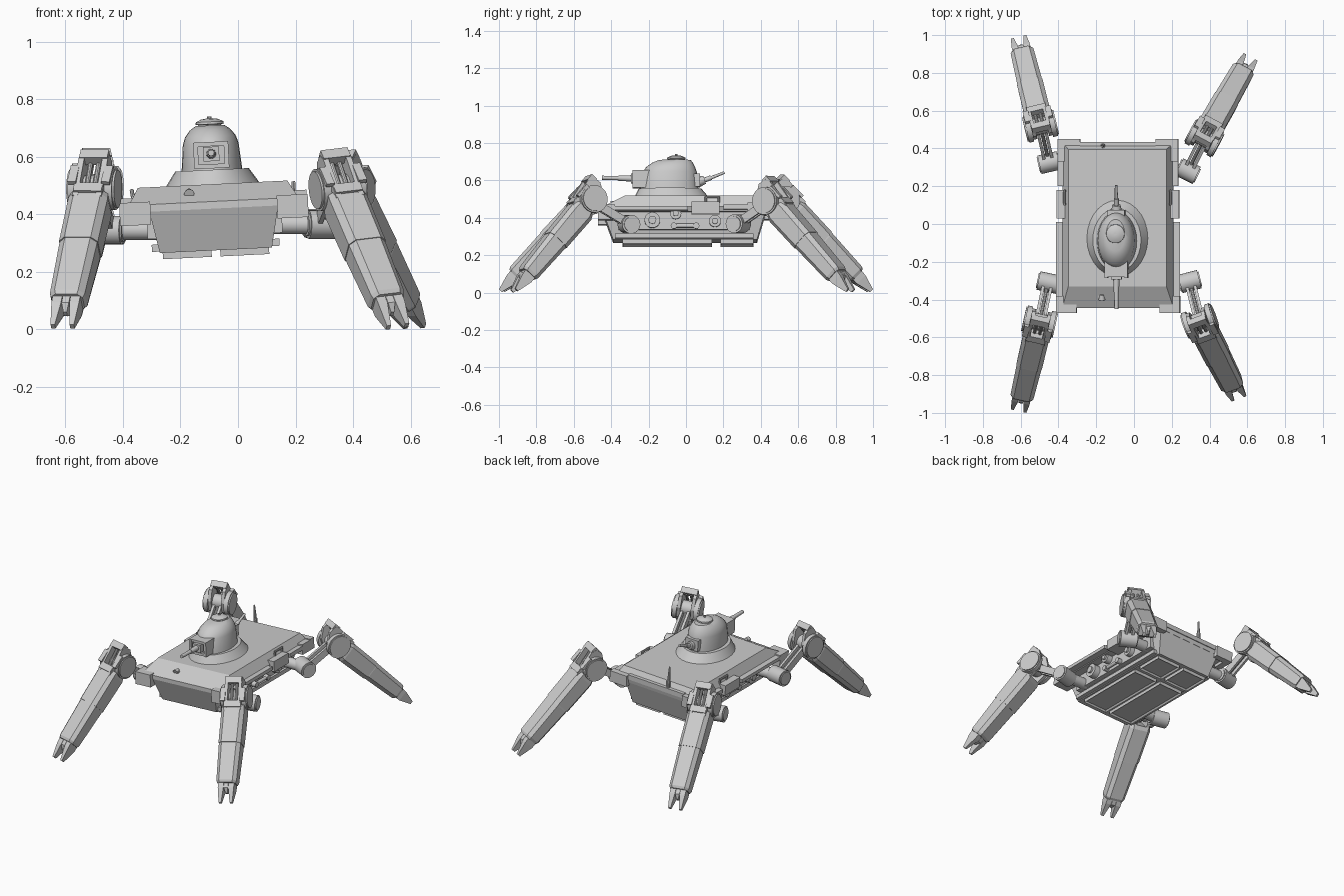
import bpy, bmesh, math
from mathutils import Vector, Matrix

if "Cube" in bpy.data.objects:
    bpy.data.objects.remove(bpy.data.objects["Cube"])

V = Vector
I = Matrix.Identity(4)


def finish(name, bm, M=I, smooth=True):
    bm.transform(M)
    bmesh.ops.recalc_face_normals(bm, faces=bm.faces)
    me = bpy.data.meshes.new(name)
    bm.to_mesh(me)
    bm.free()
    if smooth:
        me.polygons.foreach_set("use_smooth", [True] * len(me.polygons))
        me.set_sharp_from_angle(angle=math.radians(35))
    ob = bpy.data.objects.new(name, me)
    bpy.context.collection.objects.link(ob)
    return ob


def loft(name, rings, M=I, smooth=True):
    bm = bmesh.new()
    vs = [[bm.verts.new(p) for p in r] for r in rings]
    n = len(vs[0])
    for a, b in zip(vs, vs[1:]):
        for i in range(n):
            bm.faces.new((a[i], a[(i + 1) % n], b[(i + 1) % n], b[i]))
    bm.faces.new(vs[0])
    bm.faces.new(vs[-1])
    return finish(name, bm, M, smooth)


def rect(x0, x1, y0, y1, z):
    return [(x0, y0, z), (x1, y0, z), (x1, y1, z), (x0, y1, z)]


def box(name, lo, hi, M=I):
    lo, hi = zip(*[sorted(p) for p in zip(lo, hi)])
    return loft(name, [rect(lo[0], hi[0], lo[1], hi[1], z) for z in (lo[2], hi[2])], M, False)


def cyl(name, p, q, r, r2=None, M=I, n=20):
    p, q = V(p), V(q)
    rot = (q - p).to_track_quat('Z', 'Y')
    def ring(c, rad):
        return [c + rot @ V((rad * math.cos(2 * math.pi * i / n), rad * math.sin(2 * math.pi * i / n), 0)) for i in range(n)]
    return loft(name, [ring(p, r), ring(q, r if r2 is None else r2)], M)


def ellipse(rx, ry, cy, z, n=28):
    return [(rx * math.cos(2 * math.pi * i / n), cy + ry * math.sin(2 * math.pi * i / n), z) for i in range(n)]


def chamfer_ring(w, n0, n1, c, l):
    # chamfered section across (side, normal) at distance l along the leg
    return [(-w, l, n0 + c), (-w + c, l, n0), (w - c, l, n0), (w, l, n0 + c),
            (w, l, n1 - c), (w - c, l, n1), (-w + c, l, n1), (-w, l, n1 - c)]


# Hull frame, rolled a little to one side
H = Matrix.Translation((-0.083, 0, 0.4)) @ Matrix.Rotation(math.radians(-2.8), 4, 'Y') @ Matrix.Translation((0, 0, -0.4))

loft("lower_hull", [rect(-.195, .195, -.39, .38, .275), rect(-.225, .225, -.445, .425, .425)], H, False)
loft("upper_hull", [rect(-.285, .285, -.445, .425, .42), rect(-.295, .295, -.445, .43, .445),
                    rect(-.26, .26, -.33, .395, .505)], H, False)
box("rear_lip", (-.2, .4, .445), (.2, .435, .475), H)

# Belly plates with recessed panels
for s in (-1, 1):
    for y0, y1 in ((-.34, .14), (.185, .36)):
        bm = bmesh.new()
        bmesh.ops.create_cube(bm, size=1, matrix=Matrix.Translation((s * .1, (y0 + y1) / 2, .265)) @ Matrix.Diagonal((.17, y1 - y0, .024, 1)))
        f = min(bm.faces, key=lambda f: f.calc_center_median().z)
        bmesh.ops.inset_region(bm, faces=[f], thickness=.012)
        bmesh.ops.translate(bm, verts=f.verts, vec=(0, 0, .01))
        finish("belly_plate", bm, H, False)

# Side fittings, mirrored
for s in (-1, 1):
    box("front_corner_box", (s * .22, -.47, .375), (s * .328, -.38, .455), H)
    box("rear_corner_box", (s * .2, .41, .40), (s * .32, .45, .47), H)
    box("rear_corner_side", (s * .28, .33, .40), (s * .32, .43, .465), H)
    box("side_shelf", (s * .28, -.38, .425), (s * .328, .01, .447), H)
    box("side_locker", (s * .2, .03, .405), (s * .325, .18, .47), H)
    box("side_rail", (s * .28, .2, .43), (s * .32, .34, .455), H)
    box("lower_sill", (s * .18, -.38, .28), (s * .222, .36, .305), H)
    box("side_plate", (s * .19, -.36, .325), (s * .235, .34, .42), H)
    for y, z, r, x in ((-.18, .375, .042, .275), (-.055, .41, .03, .27), (.155, .37, .032, .265)):
        cyl("side_drum", (s * .2, y, z), (s * x, y, z), r, M=H)
        cyl("drum_hub", (s * x, y, z), (s * (x + .012), y, z), r * .5, M=H)
    cyl("side_pipe", (s * .25, -.07, .345), (s * .25, .06, .345), .011, M=H, n=12)
    for y in (-.065, .055):
        cyl("pipe_clamp", (s * .22, y, .345), (s * .265, y, .345), .017, M=H, n=12)
    cyl("deck_handle", (s * .282, .1, .497), (s * .282, .18, .497), .006, M=H, n=8)
    for y in (.105, .175):
        cyl("handle_post", (s * .278, y, .465), (s * .282, y, .5), .007, M=H, n=8)

# Small lamp on the glacis and rear aerial
cyl("glacis_lamp", (-.083, -.40, .475), (-.083, -.375, .485), .018, .01, H, 10)
box("lamp_bracket", (-.10, -.395, .455), (-.066, -.375, .48), H)
cyl("aerial_base", (-.077, .415, .455), (-.077, .415, .52), .012, M=H, n=10)
cyl("aerial", (-.077, .415, .52), (-.077, .41, .605), .009, .005, H, 10)

# Turret
loft("turret_base", [ellipse(.165, .205, -.075, .50), ellipse(.155, .195, -.078, .515), ellipse(.128, .168, -.085, .555)], H)
loft("turret", [ellipse(.106, .157, -.09, .55), ellipse(.104, .154, -.09, .57), ellipse(.097, .145, -.087, .645),
                ellipse(.088, .13, -.082, .672), ellipse(.07, .108, -.072, .695), ellipse(.05, .085, -.06, .709)], H)
loft("turret_hatch", [ellipse(.04, .042, -.052, .70), ellipse(.04, .042, -.052, .712), ellipse(.049, .05, -.052, .714),
                      ellipse(.048, .049, -.052, .722), ellipse(.03, .03, -.052, .731), ellipse(.01, .01, -.052, .734)], H)
cyl("hatch_knob", (0, -.052, .73), (0, -.052, .74), .008, M=H, n=10)

# Gun mount with a framed opening
box("gun_mount", (-.048, -.262, .57), (.048, -.18, .645), H)
for s in (-1, 1):
    box("mount_cheek", (s * .045, -.285, .56), (s * .061, -.18, .652), H)
for z in (.56, .637):
    box("mount_frame", (-.055, -.28, z), (.055, -.18, z + .015), H)
box("gun_mantlet", (-.028, -.295, .585), (.028, -.25, .635), H)
cyl("gun_sleeve", (0, -.27, .61), (0, -.36, .612), .018, .014, H)
cyl("gun_barrel", (0, -.35, .612), (0, -.45, .614), .012, .011, H, 14)

# Rear weapon
box("rear_mount", (-.045, .02, .565), (.045, .075, .635), H)
cyl("rear_ball", (0, .06, .59), (0, .10, .603), .03, .022, H)
cyl("rear_gun_sleeve", (0, .09, .598), (0, .135, .615), .013, M=H, n=12)
cyl("rear_gun_barrel", (0, .13, .612), (0, .205, .642), .009, .007, H, 12)


def build_leg(tag, hip, knee, tip):
    hip, knee, tip = V(hip), V(knee), V(tip)
    d = tip - knee
    length = d.length
    d.normalize()
    arm = knee - hip
    flat = V((arm.x, arm.y, 0)).normalized()
    side0 = V((-flat.y, flat.x, 0))
    side = (side0 - d * side0.dot(d)).normalized()
    nor = side.cross(d)
    if nor.z < 0:
        side, nor = -side, -nor
    L = Matrix.Translation(knee) @ Matrix((side, d, nor)).transposed().to_4x4()
    e = length - .115

    # Hip: shaft from the hull, drum and yoke
    sx = -1 if hip.x < 0 else 1
    cyl(tag + "_hip_shaft", (-.083 + sx * .18, hip.y, hip.z), hip, .034)
    cyl(tag + "_hip_drum", hip - side0 * .052, hip + side0 * .052, .05)
    cyl(tag + "_hip_cap", hip - side0 * .058, hip + side0 * .058, .04)

    # Arm: twin bars with a piston between
    aup = side0.cross(arm.normalized())
    A = Matrix.Translation(hip) @ Matrix((side0, arm.normalized(), aup)).transposed().to_4x4()
    for s in (-1, 1):
        box(tag + "_arm_bar", (s * .013, 0, -.022), (s * .029, arm.length, .022), A)
    cyl(tag + "_arm_piston", (0, .02, 0), (0, arm.length, 0), .01, M=A, n=10)

    # Knee: discs, frame plates and crossbars
    cyl(tag + "_knee_axle", (-.066, 0, 0), (.066, 0, 0), .045, M=L)
    plate = [(-.06, -.03), (-.098, .03), (-.092, .075), (-.06, .088), (.10, .066), (.10, -.05), (0, -.065)]
    for s in (-1, 1):
        cyl(tag + "_knee_disc", (s * .052, 0, 0), (s * .078, 0, 0), .074, M=L, n=28)
        cyl(tag + "_knee_disc_cap", (s * .078, 0, 0), (s * .085, 0, 0), .066, M=L, n=28)
        loft(tag + "_knee_plate", [[(s * x, l, n) for l, n in plate] for x in (.032, .052)], L, False)
        box(tag + "_knee_guard", (s * .045, -.03, .068), (s * .075, .05, .084), L)
        cyl(tag + "_knee_rod", (s * .014, -.08, .06), (s * .014, .10, .03), .009, M=L, n=10)
    box(tag + "_knee_top_bar", (-.05, -.10, .055), (.05, -.06, .092), L)
    box(tag + "_knee_front_bar", (-.05, .045, .04), (.05, .085, .074), L)

    # Shin: two chamfered sections, the lower one slightly slimmer
    m = .30
    loft(tag + "_upper_shin", [chamfer_ring(.066, -.055, .058, .018, .065), chamfer_ring(.070, -.066, .066, .022, .09),
                               chamfer_ring(.069, -.062, .062, .022, m)], L, False)
    loft(tag + "_lower_shin", [chamfer_ring(.066, -.058, .059, .022, m), chamfer_ring(.067, -.058, .059, .022, m + .008),
                               chamfer_ring(.062, -.05, .05, .02, e - .015), chamfer_ring(.056, -.043, .043, .018, e)], L, False)

    # Foot: two long claws and a short middle spur
    def claw(name, c, w, l1, c1):
        def r(cc, ww, l, n0, n1):
            return [(cc - ww, l, n0), (cc + ww, l, n0), (cc + ww, l, n1), (cc - ww, l, n1)]
        loft(name, [r(c, w, e - .03, -.035, .035), r(c, w, e + .03, -.035, .03), r(c1, w * .45, l1, -.012, .008)], L, False)
    for s in (-1, 1):
        claw(tag + "_claw", s * .032, .017, length, s * .034)
    claw(tag + "_middle_spur", 0, .013, e + .055, 0)


build_leg("front_left_leg", (-.455, -.31, .345), (-.50, -.52, .49), (-.61, -.985, .012))
build_leg("front_right_leg", (.295, -.305, .365), (.348, -.515, .493), (.555, -.92, .012))
build_leg("rear_left_leg", (-.45, .325, .345), (-.495, .52, .495), (-.61, .985, .012))
build_leg("rear_right_leg", (.285, .28, .368), (.372, .455, .488), (.615, .88, .012))
